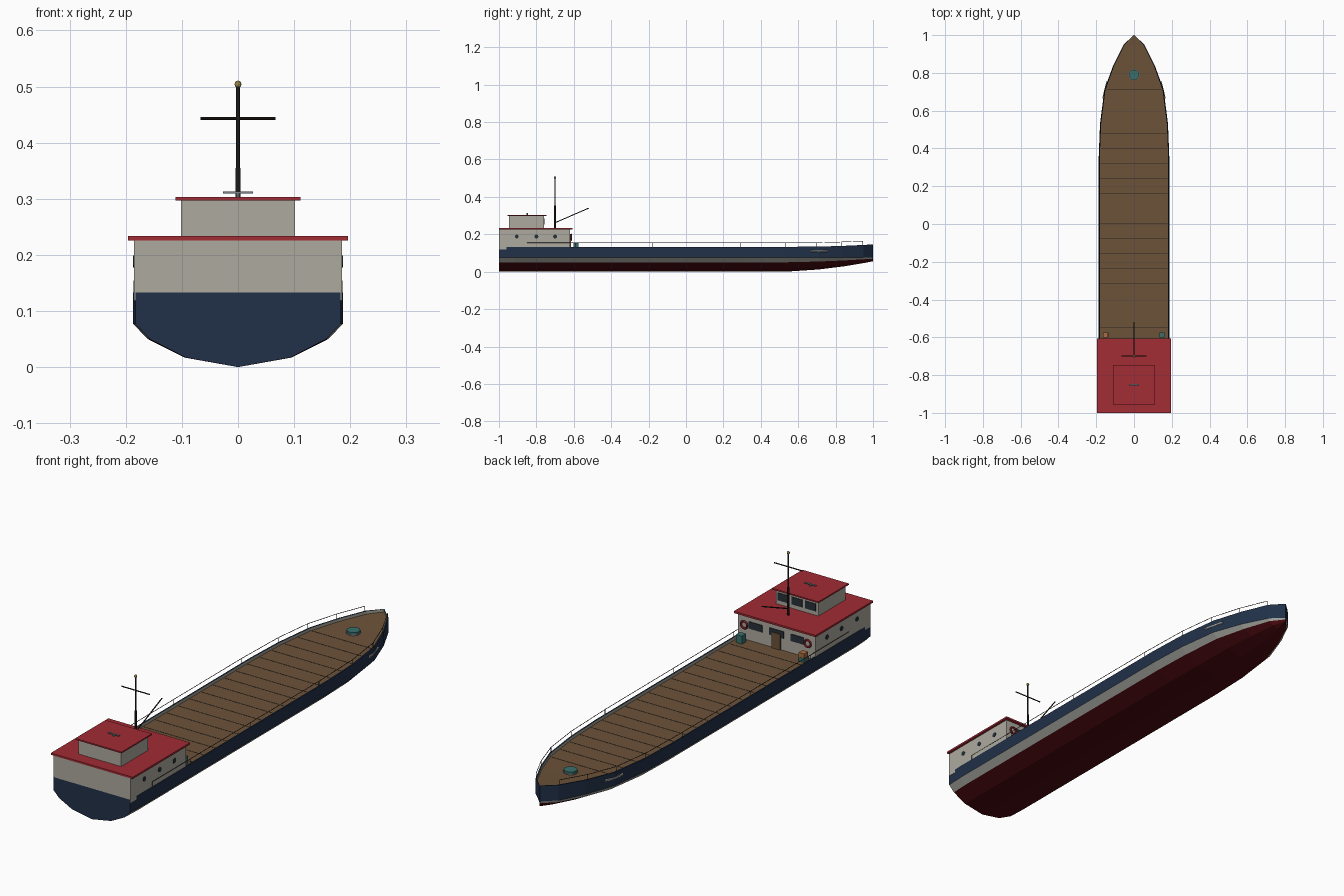
import bpy, bmesh, math
from mathutils import Vector

if "Cube" in bpy.data.objects:
    bpy.data.objects.remove(bpy.data.objects["Cube"])

def mat(name, r, g, b):
    m = bpy.data.materials.new(name)
    m.diffuse_color = (r, g, b, 1)
    m.use_nodes = True
    m.node_tree.nodes["Principled BSDF"].inputs["Base Color"].default_value = m.diffuse_color
    return m

NAVY = mat("navy", 0.015, 0.03, 0.065)
RED = mat("hull_red", 0.07, 0.003, 0.005)
STRIPE = mat("pale_grey", 0.35, 0.35, 0.32)
WALL = mat("house_cream", 0.42, 0.40, 0.35)
ROOF = mat("roof_red", 0.36, 0.025, 0.035)
WOOD = mat("deck_wood", 0.15, 0.085, 0.04)
DARK = mat("dark", 0.02, 0.017, 0.014)
GLASS = mat("glass", 0.02, 0.03, 0.04)
TEAL = mat("teal", 0.04, 0.16, 0.15)
ORANGE = mat("orange", 0.4, 0.15, 0.05)
STEEL = mat("steel", 0.2, 0.23, 0.25)
BRASS = mat("brass", 0.3, 0.22, 0.07)

def finish(name, m):
    o = bpy.context.object
    o.name = name
    o.data.materials.append(m)
    return o

def box(name, m, x0, x1, y0, y1, z0, z1):
    bpy.ops.mesh.primitive_cube_add(size=1, location=((x0+x1)/2, (y0+y1)/2, (z0+z1)/2))
    bpy.context.object.scale = (x1-x0, y1-y0, z1-z0)
    return finish(name, m)

def rod(name, m, a, b, r, sides=8):
    a, b = Vector(a), Vector(b)
    d = b - a
    bpy.ops.mesh.primitive_cylinder_add(vertices=sides, radius=r, depth=d.length, location=(a+b)/2)
    bpy.context.object.rotation_euler = d.to_track_quat('Z', 'Y').to_euler()
    return finish(name, m)

# Hull stations: y, half width, keel height, gunwale height
stations = [(-1, .183, 0, .133), (-.92, .187, 0, .133), (.35, .187, 0, .133),
            (.53, .180, 0, .133), (.71, .157, .012, .134), (.84, .110, .028, .138),
            (.95, .055, .046, .143), (1, .001, .056, .146)]

def station(y):
    for a, b in zip(stations, stations[1:]):
        if y <= b[0]:
            t = (y-a[0])/(b[0]-a[0])
            return [p+(q-p)*t for p, q in zip(a, b)]

# Hull with bottom, stripe, topsides, bulwark and deck
bm = bmesh.new()
colours = [RED, RED, STRIPE, NAVY, NAVY, STRIPE, WOOD]
rings = []
for y, w, k, top in stations:
    wi = max(w-.006, .0005)
    h = .077-k
    half = [(.51*w, k+.22*h), (.86*w, k+.65*h), (w, .077), (w, top), (wi, top), (wi, top-.013)]
    pts = [(0, k)] + half + [(0, top-.013)] + [(-x, z) for x, z in reversed(half)]
    rings.append([bm.verts.new((x, y, z)) for x, z in pts])
n = len(rings[0])
for a, b in zip(rings, rings[1:]):
    for i in range(n):
        f = bm.faces.new((a[i], a[(i+1) % n], b[(i+1) % n], b[i]))
        f.material_index = min(i, n-1-i)
for ring, idx in ((rings[0], 3), (rings[-1], 3)):
    f = bm.faces.new([ring[i] for i in (0, 1, 2, 3, 4, n-4, n-3, n-2, n-1)])
    f.material_index = idx
bmesh.ops.recalc_face_normals(bm, faces=bm.faces)
me = bpy.data.meshes.new("hull")
bm.to_mesh(me)
bm.free()
for c in colours:
    me.materials.append(c)
bpy.context.collection.objects.link(bpy.data.objects.new("hull", me))

# Deck plank seams
for i in range(17):
    y = -.55 + i*.079
    s = station(y)
    w = s[1]-.01
    z = s[3]-.013
    box("deck_seam", DARK, -w, w, y-.001, y+.001, z-.001, z+.0007)

# Deckhouse and wheelhouse with overhanging roofs
box("deckhouse", WALL, -.185, .185, -.999, -.62, .119, .228)
box("deckhouse_roof", ROOF, -.196, .196, -1, -.607, .226, .234)
box("wheelhouse", WALL, -.102, .102, -.945, -.76, .233, .298)
box("wheelhouse_roof", ROOF, -.111, .111, -.955, -.747, .297, .303)

# Windows and door on the forward walls
for x in (-.065, 0, .065):
    box("wheelhouse_window", GLASS, x-.026, x+.026, -.762, -.757, .252, .284)
for x, w in ((-.1, .032), (0, .034), (.1, .032)):
    box("deckhouse_window", GLASS, x-w, x+w, -.622, -.617, .172, .202)
box("door", WOOD, -.02, .02, -.622, -.614, .12, .188)

# Mast, yard, boom and masthead light
rod("mast", DARK, (0, -.7, .23), (0, -.7, .503), .0032)
rod("mast_base", DARK, (0, -.7, .23), (0, -.7, .355), .0045)
rod("yard", DARK, (-.067, -.7, .443), (.067, -.7, .443), .0025)
rod("boom", DARK, (0, -.7, .262), (0, -.52, .34), .0025)
bpy.ops.mesh.primitive_uv_sphere_add(segments=10, ring_count=6, radius=.0065, location=(0, -.7, .504))
finish("masthead_light", BRASS)

# Radar on wheelhouse roof
rod("radar_post", STEEL, (0, -.85, .302), (0, -.85, .312), .004)
box("radar_bar", STEEL, -.027, .027, -.854, -.846, .3095, .3125)

# Foredeck hatch
rod("hatch", TEAL, (0, .79, .122), (0, .79, .136), .027, 12)
rod("hatch_rim", STEEL, (0, .79, .122), (0, .79, .128), .029, 12)

# Deck crates
box("crate_starboard", TEAL, .134, .162, -.602, -.574, .12, .155)
box("crate_port", TEAL, -.164, -.136, -.602, -.574, .12, .138)
box("crate_port_top", ORANGE, -.163, -.137, -.601, -.575, .138, .157)

# Portholes, life rings, bow plates and railings on both sides
rail_y = [-.85, -.59, -.18, .29, .53, .7, .83, .945]
for s in (-1, 1):
    for y in (-.905, -.8, -.7):
        rod("porthole", GLASS, (s*.183, y, .188), (s*.187, y, .188), .0105, 12)
    bpy.ops.mesh.primitive_torus_add(major_radius=.015, minor_radius=.0045, major_segments=16,
                                     minor_segments=6, location=(s*.152, -.614, .184),
                                     rotation=(math.pi/2, 0, 0))
    finish("life_ring", ROOF)
    a, b = station(.665), station(.755)
    rod("bow_plate", STRIPE, (s*a[1], .665, .110), (s*b[1], .755, .110), .006, 6)
    pts = []
    for y in rail_y:
        st = station(y)
        x = s*(st[1]-.002)
        top = Vector((x, y, st[3]+.021))
        rod("stanchion", DARK, (x, y, st[3]-.002), top, .0012, 5)
        pts.append(top)
    for p, q in zip(pts, pts[1:]):
        rod("handrail", DARK, p, q, .0013, 5)
